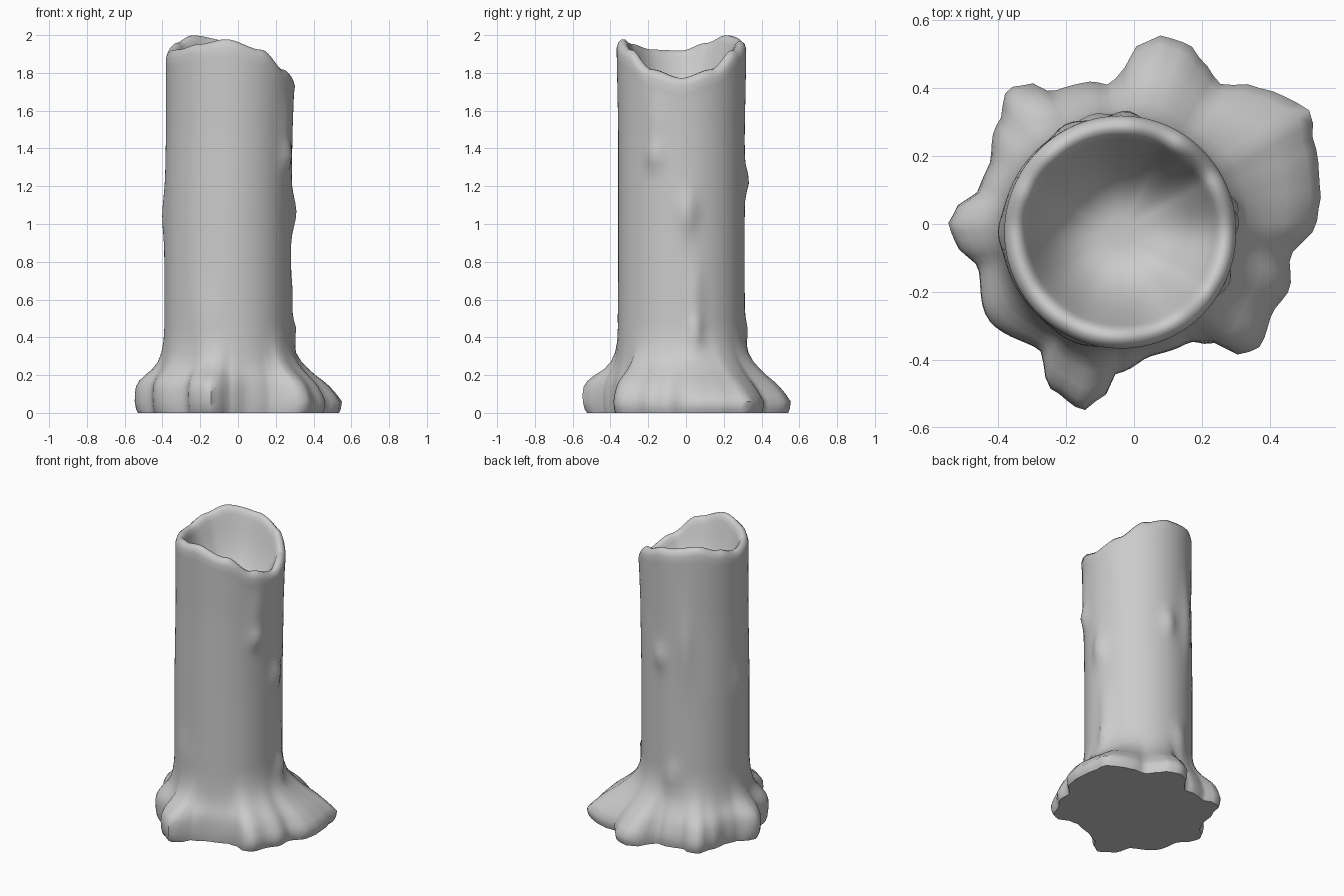
import bpy
import bmesh
from math import atan2, cos, sin, hypot, radians, degrees, exp, pi

cube = bpy.data.objects.get("Cube")
if cube:
    bpy.data.objects.remove(cube, do_unlink=True)

SEGMENTS = 112
CENTRE = (-0.055, -0.024)
RADIUS = 0.335

# Outline of the melted foot, counter-clockwise
FOOT = [(.55, .10), (.53, .24), (.52, .33), (.44, .38), (.37, .40), (.25, .415),
        (.21, .47), (.16, .53), (.08, .555), (.01, .525), (-.03, .46), (-.07, .41),
        (-.13, .42), (-.24, .39), (-.31, .415), (-.37, .40), (-.40, .30), (-.43, .17),
        (-.46, .10), (-.53, .04), (-.55, 0), (-.53, -.05), (-.46, -.13), (-.43, -.28),
        (-.28, -.37), (-.24, -.49), (-.15, -.55), (-.09, -.51), (-.05, -.44),
        (.05, -.39), (.16, -.35), (.24, -.35), (.30, -.39), (.37, -.365),
        (.41, -.26), (.46, -.19), (.46, -.10), (.54, .01)]

# Rim height by angle, and flare amount by height for round and sloped lobes
RIM = [(0, 1.775), (30, 1.82), (60, 1.92), (90, 1.97), (130, 2.0), (155, 1.96),
       (180, 1.92), (210, 1.925), (240, 1.955), (265, 1.98), (300, 1.925), (330, 1.82)]
ROUND = [(0, .86), (.02, .93), (.06, .98), (.10, 1), (.14, .98), (.17, .88), (.20, .68),
         (.23, .42), (.27, .22), (.32, .1), (.38, .03), (.45, 0)]
SLOPED = [(0, .95), (.02, .98), (.06, 1), (.10, .88), (.14, .74), (.17, .61), (.20, .47),
          (.23, .36), (.27, .22), (.32, .1), (.38, .03), (.45, 0)]

# Wax drips: angle, height, bulge, angular width, vertical spread
DRIPS = [(5, 1.06, .03, 9, .10), (12, .43, .035, 7, .07), (335, 1.36, .025, 9, .06),
         (335, 1.52, .012, 10, .15), (85, 1.23, .025, 8, .07), (115, 1.32, .018, 9, .25),
         (12, .62, .015, 8, .15), (100, .43, .02, 10, .08), (250, .5, .012, 14, .15),
         (180, 1.05, .012, 9, .12)]


def smooth_lookup(table, x, period=None):
    """Interpolate a sorted table, wrapping round when a period is given."""
    pts = list(table)
    if period:
        pts = [(pts[-1][0] - period, pts[-1][1])] + pts + [(pts[0][0] + period, pts[0][1])]
    for (a, u), (b, v) in zip(pts, pts[1:]):
        if a <= x <= b:
            t = (x - a) / (b - a)
            return u + (v - u) * t * t * (3 - 2 * t) if period else u + (v - u) * t
    return pts[-1][1]


foot_polar = sorted((degrees(atan2(y - CENTRE[1], x - CENTRE[0])) % 360,
                     hypot(x - CENTRE[0], y - CENTRE[1])) for x, y in FOOT)


def drip_bulge(deg, z):
    total = 0
    for angle, height, bulge, width, spread in DRIPS:
        d = (deg - angle + 180) % 360 - 180
        total += bulge * exp(-(d / width) ** 2 - ((z - height) / spread) ** 2)
    return total


def point(deg, r, z):
    shift = 0.018 * max(0, z - 1)
    a = radians(deg)
    return (CENTRE[0] + shift + r * cos(a), CENTRE[1] + r * sin(a), z)


def column(deg):
    """Points up the outside, over the lip and down into the bowl."""
    rim = smooth_lookup(RIM, deg, 360)
    reach = smooth_lookup(foot_polar, deg, 360) - RADIUS
    slope = (1 + cos(radians(deg - 45))) / 2
    path = []
    for (z, rounded), (_, sloped) in zip(ROUND, SLOPED):
        flare = rounded + (sloped - rounded) * slope
        path.append(point(deg, RADIUS + reach * flare + drip_bulge(deg, z), z))
    for i in range(1, 29):
        z = .45 + (rim - .09 - .45) * i / 28
        r = RADIUS + .008 * max(0, (z - 1.5) / .4)
        path.append(point(deg, r + drip_bulge(deg, z), z))
    for inset, drop in [(0, .045), (.008, .018), (.025, .002), (.042, .002),
                        (.058, .018), (.068, .045)]:
        path.append(point(deg, .343 - inset, rim - drop))
    floor = 1.58
    for i in range(1, 12):
        f = 1 - i / 12
        path.append(point(deg, .275 * f ** .75, floor + (rim - .045 - floor) * f ** 2.2))
    return path


# Candle body
bm = bmesh.new()
columns = [[bm.verts.new(p) for p in column(360 * i / SEGMENTS)] for i in range(SEGMENTS)]
for i, left in enumerate(columns):
    right = columns[(i + 1) % SEGMENTS]
    for j in range(len(left) - 1):
        bm.faces.new((left[j], right[j], right[j + 1], left[j + 1]))
bm.faces.new([c[-1] for c in columns])
bm.faces.new([c[0] for c in reversed(columns)])

mesh = bpy.data.meshes.new("melted_candle")
bm.to_mesh(mesh)
bm.free()
candle = bpy.data.objects.new("melted_candle", mesh)
bpy.context.collection.objects.link(candle)

# Wax material
wax = bpy.data.materials.new("grey_wax")
wax.use_nodes = True
colour = (0.6, 0.6, 0.6, 1)
wax.diffuse_color = colour
wax.node_tree.nodes["Principled BSDF"].inputs["Base Color"].default_value = colour
mesh.materials.append(wax)

bpy.context.view_layer.objects.active = candle
candle.select_set(True)
bpy.ops.object.shade_smooth_by_angle(angle=radians(50))
